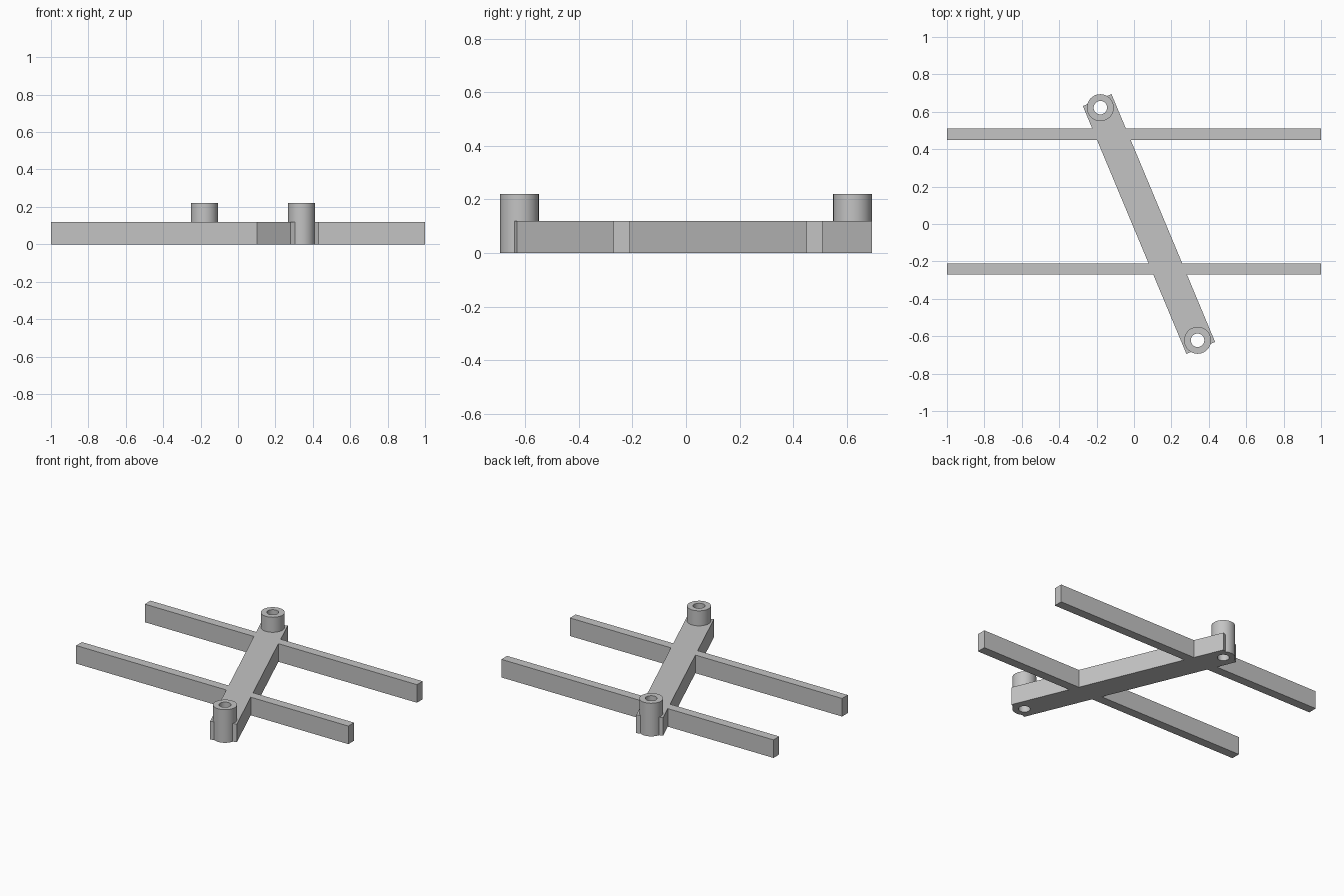
import bpy
import bmesh
import math
from mathutils import Vector

if "Cube" in bpy.data.objects:
    bpy.data.objects.remove(bpy.data.objects["Cube"], do_unlink=True)

# Single plain grey finish
grey = bpy.data.materials.new("plain_grey")
grey.use_nodes = True
COLOUR = (0.55, 0.55, 0.55, 1)
grey.diffuse_color = COLOUR
grey.node_tree.nodes["Principled BSDF"].inputs["Base Color"].default_value = COLOUR

HEIGHT, POST_TOP = 0.12, 0.22
POST_R, HOLE_R = 0.072, 0.036
CENTRE = Vector((0.08, 0))
ALONG = Vector((0.52, -1.244)).normalized()
ACROSS = Vector((-ALONG.y, ALONG.x))
HALF_LENGTH, HALF_WIDTH, POST_OFFSET = 0.718, 0.083, 0.674


def prism(name, outline, z0, z1):
    """Extrude a flat outline from z0 to z1."""
    bm = bmesh.new()
    face = bm.faces.new([bm.verts.new((p[0], p[1], z0)) for p in outline])
    ext = bmesh.ops.extrude_face_region(bm, geom=[face])
    top = [v for v in ext["geom"] if isinstance(v, bmesh.types.BMVert)]
    bmesh.ops.translate(bm, verts=top, vec=(0, 0, z1 - z0))
    return finish(name, bm)


def tube(name, centre, outer, inner, z1):
    """Spin a rectangular wall section into a hollow post."""
    bm = bmesh.new()
    ring = [bm.verts.new((r, 0, z)) for r, z in
            ((inner, 0), (outer, 0), (outer, z1), (inner, z1))]
    edges = [bm.edges.new((ring[i], ring[(i + 1) % 4])) for i in range(4)]
    bmesh.ops.spin(bm, geom=ring + edges, cent=(0, 0, 0), axis=(0, 0, 1),
                   angle=math.tau, steps=48)
    bmesh.ops.remove_doubles(bm, verts=bm.verts, dist=0.0001)
    obj = finish(name, bm)
    obj.location = (centre.x, centre.y, 0)
    return obj


def finish(name, bm):
    bmesh.ops.recalc_face_normals(bm, faces=bm.faces)
    mesh = bpy.data.meshes.new(name)
    bm.to_mesh(mesh)
    bm.free()
    mesh.materials.append(grey)
    obj = bpy.data.objects.new(name, mesh)
    bpy.context.collection.objects.link(obj)
    return obj


def edge_x(y, side):
    """Where the long edge of the diagonal bar crosses a given y."""
    start = CENTRE + ACROSS * HALF_WIDTH * side
    return start.x + (y - start.y) * ALONG.x / ALONG.y


# Diagonal bar
corners = [CENTRE + ALONG * HALF_LENGTH * a + ACROSS * HALF_WIDTH * b
           for a, b in ((-1, -1), (1, -1), (1, 1), (-1, 1))]
bar = prism("diagonal_bar", corners, 0, HEIGHT)

# Hollow posts set into the bar ends
for name, end in (("back", -1), ("front", 1)):
    centre = CENTRE + ALONG * POST_OFFSET * end
    post = tube(name + "_post", centre, POST_R, HOLE_R, POST_TOP)
    bpy.ops.object.select_all(action="DESELECT")
    post.select_set(True)
    bpy.context.view_layer.objects.active = post
    bpy.ops.object.shade_smooth_by_angle(angle=math.radians(30))

    circle = [centre + Vector((math.cos(t), math.sin(t))) * POST_R
              for t in (math.tau * i / 48 for i in range(48))]
    cutter = prism(name + "_socket_cutter", circle, -0.1, 0.3)
    cutter.hide_render = True
    cutter.hide_set(True)
    cut = bar.modifiers.new(name + "_socket", "BOOLEAN")
    cut.operation = "DIFFERENCE"
    cut.solver = "EXACT"
    cut.object = cutter

# Apply the sockets, then remove the helpers
bpy.context.view_layer.objects.active = bar
for mod in list(bar.modifiers):
    cutter = mod.object
    bpy.ops.object.modifier_apply(modifier=mod.name)
    bpy.data.objects.remove(cutter, do_unlink=True)

# Rails meeting the bar on both sides
for name, y0, y1 in (("back", 0.45, 0.51), ("front", -0.27, -0.21)):
    for side_name, side in (("left", 1), ("right", -1)):
        outline = [(side, y0), (edge_x(y0, side), y0),
                   (edge_x(y1, side), y1), (side, y1)]
        prism(f"{name}_rail_{side_name}", outline, 0, HEIGHT)
